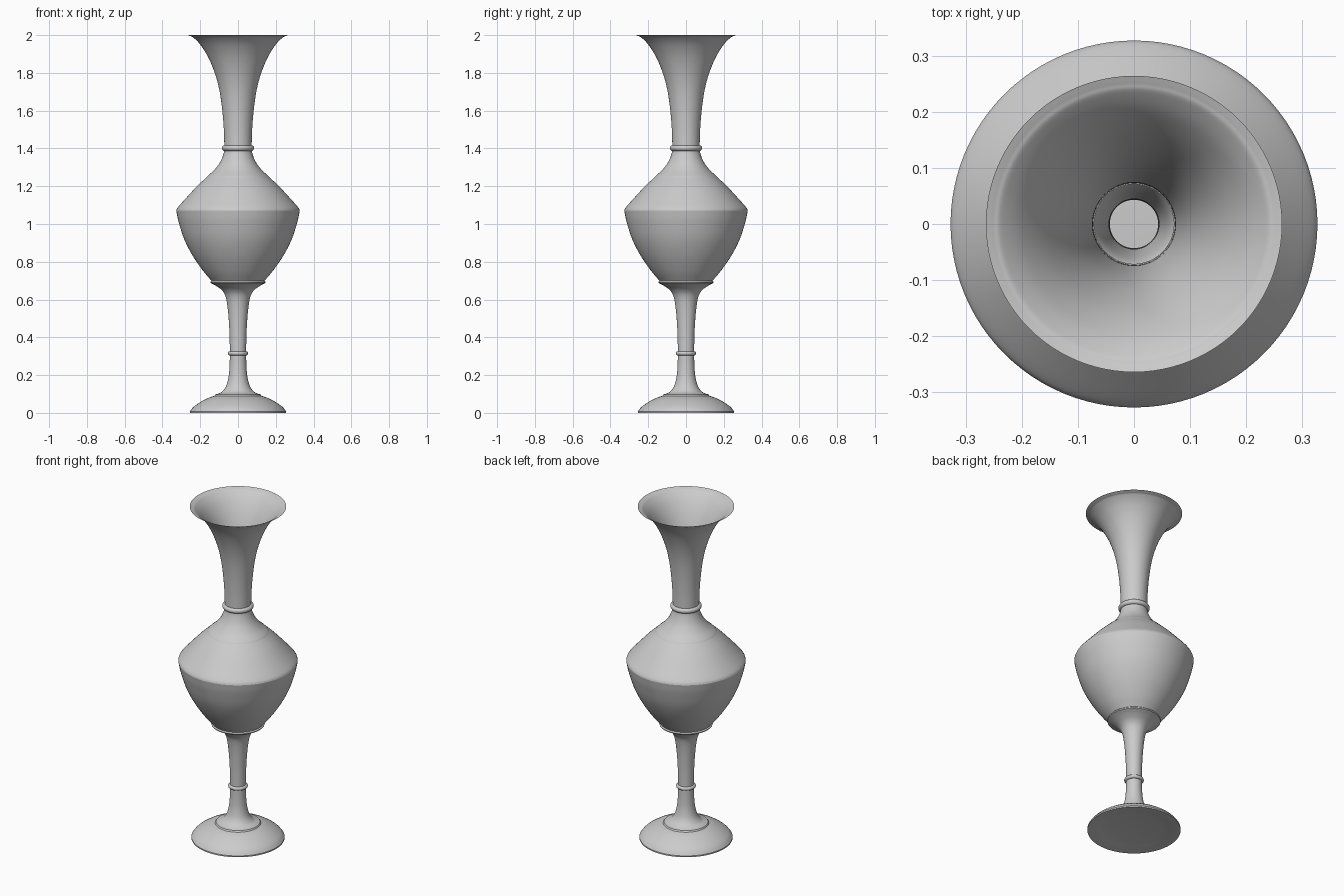
import bpy, bmesh, math
from mathutils import Vector

cube = bpy.data.objects.get("Cube")
if cube:
    bpy.data.objects.remove(cube, do_unlink=True)

SIDES = 96
grey = bpy.data.materials.new("plain grey")
grey.use_nodes = True
colour = (0.6, 0.6, 0.6, 1)
grey.diffuse_color = colour
grey.node_tree.nodes["Principled BSDF"].inputs["Base Color"].default_value = colour


def smooth_path(points, steps=5):
    """Pass a rounded curve through a few (radius, height) points."""
    p = [Vector(q) for q in points]
    p = [2 * p[0] - p[1]] + p + [2 * p[-1] - p[-2]]
    path = []
    for a, b, c, d in zip(p, p[1:], p[2:], p[3:]):
        for i in range(steps):
            t = i / steps
            path.append(0.5 * (2 * b + (c - a) * t + (2 * a - 5 * b + 4 * c - d) * t**2
                               + (3 * b - a - 3 * c + d) * t**3))
    return path + [p[-2]]


def lathe(name, points, rounded=True):
    """Turn a profile, listed from bottom to top, about the z axis."""
    path = smooth_path(points) if rounded else [Vector(q) for q in points]
    bm = bmesh.new()
    verts = [bm.verts.new((r, 0, z)) for r, z in path]
    edges = [bm.edges.new(pair) for pair in zip(verts, verts[1:])]
    bmesh.ops.spin(bm, geom=verts + edges, axis=(0, 0, 1), cent=(0, 0, 0),
                   angle=math.tau, steps=SIDES, use_duplicate=False)
    bmesh.ops.remove_doubles(bm, verts=bm.verts, dist=0.0002)
    bmesh.ops.recalc_face_normals(bm, faces=bm.faces)
    # Open shells face away from the axis
    if sum(f.normal.x * f.calc_center_median().x + f.normal.y * f.calc_center_median().y
           for f in bm.faces) < 0:
        bmesh.ops.reverse_faces(bm, faces=bm.faces)
    mesh = bpy.data.meshes.new(name)
    bm.to_mesh(mesh)
    bm.free()
    obj = bpy.data.objects.new(name, mesh)
    bpy.context.collection.objects.link(obj)
    mesh.materials.append(grey)
    bpy.ops.object.select_all(action="DESELECT")
    obj.select_set(True)
    bpy.context.view_layer.objects.active = obj
    bpy.ops.object.shade_smooth_by_angle(angle=math.radians(30))
    return obj


def collar(name, radius, height, thickness):
    """Rounded bead around the stem or neck."""
    arc = [math.pi * (i / 10 - 0.5) for i in range(11)]
    return lathe(name, [(radius + thickness * math.cos(a), height + thickness * math.sin(a))
                        for a in arc], rounded=False)


# Foot: shallow hollow underside, upright edge and domed top
lathe("foot_underside", [(0, 0.015), (0.16, 0.015), (0.19, 0.01), (0.25, 0), (0.255, 0)], rounded=False)
lathe("foot_edge", [(0.255, 0), (0.255, 0.008)], rounded=False)
lathe("foot_dome", [(0.255, 0.008), (0.235, 0.032), (0.195, 0.06), (0.155, 0.08), (0.125, 0.09)])
lathe("foot_step", [(0.125, 0.09), (0.12, 0.098), (0.11, 0.1)], rounded=False)

# Stem with its bead
lathe("lower_stem", [(0.11, 0.1), (0.085, 0.112), (0.064, 0.14), (0.051, 0.185),
                     (0.045, 0.24), (0.043, 0.315)])
collar("stem_bead", 0.043, 0.315, 0.011)
lathe("upper_stem", [(0.043, 0.315), (0.045, 0.42), (0.052, 0.53), (0.064, 0.61),
                     (0.083, 0.647), (0.115, 0.672), (0.145, 0.688)])
lathe("stem_lip", [(0.145, 0.688), (0.147, 0.694), (0.141, 0.7)], rounded=False)

# Body: rounded bowl, sloping shoulder and concave throat
lathe("bowl", [(0.141, 0.7), (0.185, 0.752), (0.24, 0.832), (0.285, 0.92),
               (0.314, 1.01), (0.325, 1.06), (0.327, 1.072)])
lathe("shoulder", [(0.327, 1.072), (0.319, 1.088), (0.28, 1.132), (0.22, 1.197), (0.167, 1.247)])
lathe("throat", [(0.167, 1.247), (0.16, 1.255), (0.125, 1.287), (0.095, 1.327), (0.077, 1.37), (0.072, 1.4)])

# Neck: bead and trumpet mouth
collar("neck_bead", 0.071, 1.402, 0.015)
lathe("neck", [(0.072, 1.4), (0.075, 1.5), (0.084, 1.61), (0.1, 1.715), (0.125, 1.805),
               (0.16, 1.887), (0.2, 1.95), (0.235, 1.986), (0.25, 1.994), (0.264, 2.0)])
